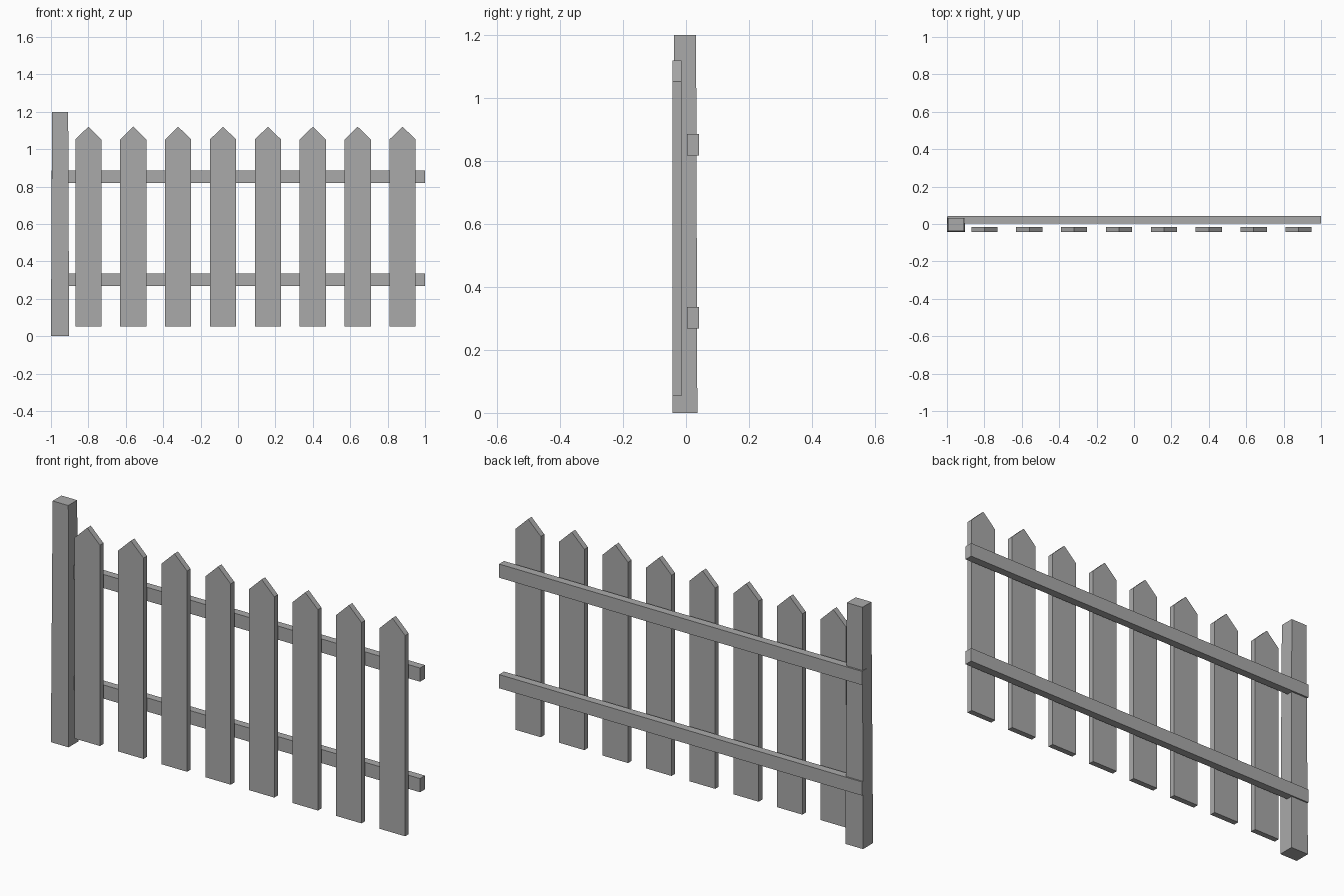
import bpy
import bmesh

if "Cube" in bpy.data.objects:
    bpy.data.objects.remove(bpy.data.objects["Cube"])

wood = bpy.data.materials.new("grey wood")
wood.diffuse_color = (0.40, 0.40, 0.40, 1)
wood.use_nodes = True
wood.node_tree.nodes["Principled BSDF"].inputs["Base Color"].default_value = wood.diffuse_color


def prism(name, bottom, top):
    """Closed solid between two matching outlines."""
    bm = bmesh.new()
    a = [bm.verts.new(p) for p in bottom]
    b = [bm.verts.new(p) for p in top]
    n = len(a)
    bm.faces.new(a[::-1])
    bm.faces.new(b)
    for i in range(n):
        j = (i + 1) % n
        bm.faces.new((a[i], a[j], b[j], b[i]))
    bmesh.ops.recalc_face_normals(bm, faces=bm.faces)
    mesh = bpy.data.meshes.new(name)
    bm.to_mesh(mesh)
    bm.free()
    mesh.materials.append(wood)
    obj = bpy.data.objects.new(name, mesh)
    bpy.context.collection.objects.link(obj)
    return obj


def rect(x0, x1, y0, y1, z):
    return [(x0, y0, z), (x1, y0, z), (x1, y1, z), (x0, y1, z)]


# Slightly tapered end post
prism("end_post",
      rect(-1.0, -0.903, -0.043, 0.036, 0.0),
      rect(-0.994, -0.908, -0.038, 0.032, 1.2))

# Two horizontal rails behind the pickets
for name, z in (("lower_rail", 0.268), ("upper_rail", 0.818)):
    prism(name, rect(-0.998, 1.0, 0.003, 0.042, z),
          rect(-0.998, 1.0, 0.003, 0.042, z + 0.068))

# Eight pointed pickets
for i in range(8):
    x = -0.80 + 0.24 * i
    outline = [(x - 0.07, 0.053), (x + 0.07, 0.053), (x + 0.07, 1.052),
               (x, 1.12), (x - 0.07, 1.052)]
    prism("picket_%d" % (i + 1),
          [(px, -0.043, pz) for px, pz in outline],
          [(px, -0.015, pz) for px, pz in outline])
